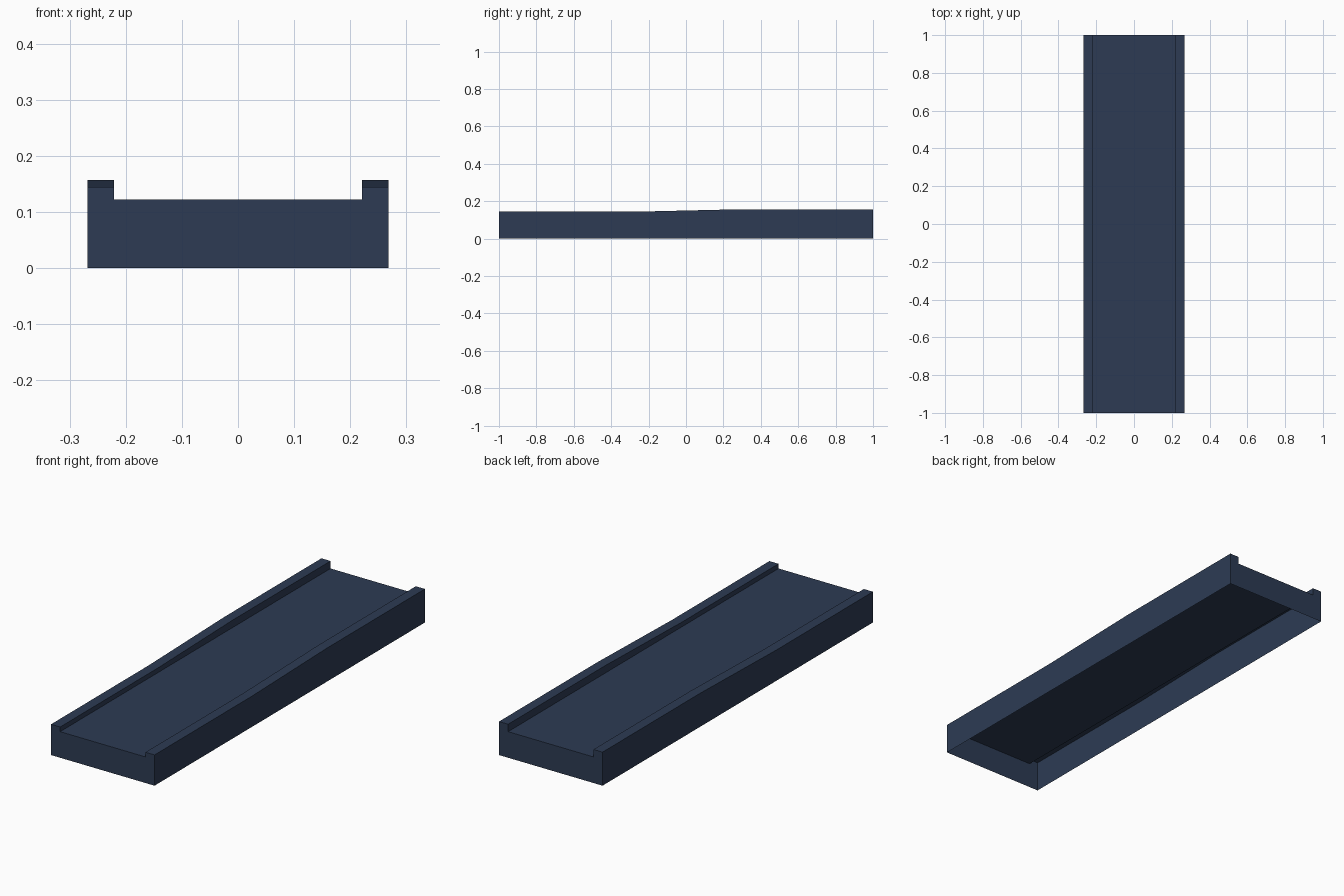
import bpy, bmesh

if "Cube" in bpy.data.objects:
    bpy.data.objects.remove(bpy.data.objects["Cube"])

HALF_W, RAIL_IN, DECK_Z = 0.268, 0.221, 0.122
# stations along the length: (y, rail height); rails ramp up in the middle
STATIONS = [(-1.0, 0.144), (-0.28, 0.144), (0.28, 0.157), (1.0, 0.157)]

mat = bpy.data.materials.new("dark slate blue")
mat.diffuse_color = (0.026, 0.044, 0.088, 1)
mat.use_nodes = True
mat.node_tree.nodes["Principled BSDF"].inputs["Base Color"].default_value = mat.diffuse_color


def section(rail_z):
    """Open cross-section: side wall, rail, deck, rail, side wall."""
    half = [(HALF_W, 0), (HALF_W, rail_z), (RAIL_IN, rail_z), (RAIL_IN, DECK_Z)]
    return half + [(-x, z) for x, z in reversed(half)]


# hollow channel shell, open underneath
bm = bmesh.new()
rings = [[bm.verts.new((x, y, z)) for x, z in section(h)] for y, h in STATIONS]
for a, b in zip(rings, rings[1:]):
    for i in range(len(a) - 1):
        bm.faces.new((a[i], b[i], b[i + 1], a[i + 1]))

# front and back end walls
bm.faces.new(rings[0])
bm.faces.new(list(reversed(rings[-1])))

bmesh.ops.recalc_face_normals(bm, faces=bm.faces[:])
# keep the deck facing upward so the shell points outward
deck = [f for f in bm.faces if abs(f.normal.z) > 0.9]
if sum(f.normal.z for f in deck) < 0:
    bmesh.ops.reverse_faces(bm, faces=bm.faces[:])

mesh = bpy.data.meshes.new("railed_deck")
bm.to_mesh(mesh)
bm.free()
mesh.materials.append(mat)
obj = bpy.data.objects.new("railed_deck", mesh)
bpy.context.collection.objects.link(obj)
